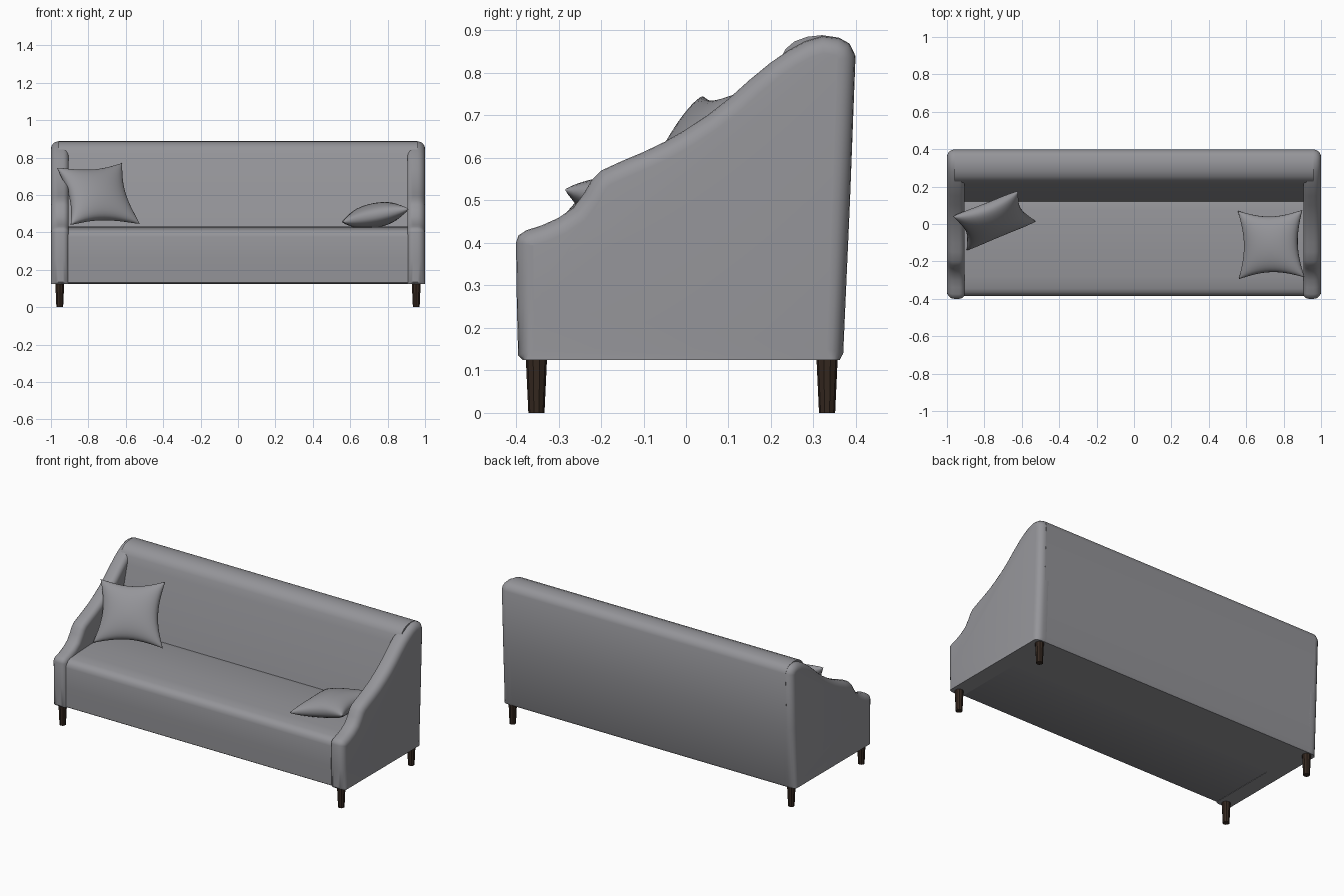
import bpy, bmesh, math
from mathutils import Vector

if "Cube" in bpy.data.objects:
    bpy.data.objects.remove(bpy.data.objects["Cube"])


def material(name, rgb):
    m = bpy.data.materials.new(name)
    m.diffuse_color = (*rgb, 1)
    m.use_nodes = True
    m.node_tree.nodes["Principled BSDF"].inputs["Base Color"].default_value = m.diffuse_color
    return m


fabric = material("grey fabric", (0.30, 0.30, 0.32))
wood = material("dark brown wood", (0.035, 0.021, 0.014))
BASE = 0.125


def finish(name, bm, mat, angle=40):
    bmesh.ops.recalc_face_normals(bm, faces=bm.faces)
    me = bpy.data.meshes.new(name)
    bm.to_mesh(me)
    bm.free()
    me.materials.append(mat)
    me.shade_smooth()
    me.set_sharp_from_angle(angle=math.radians(angle))
    ob = bpy.data.objects.new(name, me)
    bpy.context.collection.objects.link(ob)
    return ob


def inset(profile, d):
    """Move a clockwise (y, z) outline inwards, keeping its base level."""
    out, n = [], len(profile)
    for i, (y, z) in enumerate(profile):
        a, b = Vector(profile[i - 1]), Vector(profile[(i + 1) % n])
        p = Vector((y, z))
        t = ((p - a).normalized() + (b - p).normalized()).normalized()
        q = p + d * Vector((t.y, -t.x))
        if z < BASE + 0.001:
            q.y = z
        out.append((q.x, max(BASE, q.y)))
    return out


def loft(name, profile, stations, mat):
    """Stack outlines along x; each station is (x, inset)."""
    bm = bmesh.new()
    rings = [[bm.verts.new((x, y, z)) for y, z in inset(profile, d)]
             for x, d in stations]
    n = len(profile)
    for r, s in zip(rings, rings[1:]):
        for i in range(n):
            j = (i + 1) % n
            bm.faces.new((r[i], r[j], s[j], s[i]))
    bm.faces.new(rings[0])
    bm.faces.new(rings[-1])
    return finish(name, bm, mat)


# Sloping arms with rounded edges
arm = [(-0.385, BASE), (-0.395, 0.135), (-0.398, 0.25), (-0.4, 0.40),
       (-0.394, 0.418), (-0.375, 0.430), (-0.34, 0.441), (-0.30, 0.459),
       (-0.265, 0.483), (-0.24, 0.517), (-0.222, 0.548), (-0.20, 0.57),
       (-0.15, 0.593), (-0.10, 0.614), (-0.05, 0.638), (0.0, 0.667),
       (0.05, 0.700), (0.10, 0.739), (0.15, 0.784), (0.20, 0.825),
       (0.24, 0.852), (0.28, 0.874), (0.32, 0.886), (0.36, 0.882),
       (0.385, 0.868), (0.398, 0.84), (0.386, 0.5), (0.37, 0.14), (0.362, BASE)]
quarter = [math.radians(a) for a in (0, 18, 36, 54, 72, 90)]
outer = [(0.96 + 0.04 * math.sin(a), 0.04 * (1 - math.cos(a))) for a in quarter]
inner = [(0.935 - 0.03 * math.sin(a), 0.03 * (1 - math.cos(a))) for a in reversed(quarter)]
for side, label in ((-1, "left"), (1, "right")):
    loft(label + "_arm", arm, [(side * x, d) for x, d in inner + outer], fabric)

# Backrest with rolled top
back = [(0.05, BASE), (0.115, 0.40), (0.125, 0.45), (0.15, 0.56), (0.18, 0.68),
        (0.21, 0.79), (0.223, 0.835), (0.234, 0.856), (0.255, 0.874), (0.285, 0.885),
        (0.32, 0.889), (0.36, 0.883), (0.385, 0.869), (0.399, 0.84),
        (0.386, 0.5), (0.37, 0.14), (0.362, BASE)]
loft("backrest", back, [(-0.96, 0.0), (0.96, 0.0)], fabric)

# Seat with soft front edge
seat = [(-0.375, BASE + 0.002), (-0.383, 0.133), (-0.386, 0.25), (-0.385, 0.375),
        (-0.380, 0.395), (-0.367, 0.410), (-0.345, 0.419), (-0.28, 0.425),
        (-0.15, 0.430), (0.08, 0.430), (0.12, 0.422), (0.13, 0.40),
        (0.08, BASE + 0.002)]
loft("seat", seat, [(-0.908, 0.0), (0.908, 0.0)], fabric)


# Cushions with pinched corners
def cushion(name, corners, half, pinch=0.18, n=20):
    bl, br, tr, tl = map(Vector, corners)
    normal = (br - bl).cross(tl - bl).normalized()
    bm = bmesh.new()
    for sign in (1, -1):
        grid = []
        for i in range(n + 1):
            row = []
            for j in range(n + 1):
                u, v = -math.cos(math.pi * i / n), -math.cos(math.pi * j / n)
                puff = max(0, (1 - u * u) * (1 - v * v)) ** 0.42
                s = (1 + u * (1 - pinch * math.cos(v * math.pi / 2))) / 2
                t = (1 + v * (1 - pinch * math.cos(u * math.pi / 2))) / 2
                p = bl.lerp(br, s).lerp(tl.lerp(tr, s), t)
                row.append(bm.verts.new(p + normal * sign * half * puff))
            grid.append(row)
        for i in range(n):
            for j in range(n):
                bm.faces.new((grid[i][j], grid[i + 1][j],
                              grid[i + 1][j + 1], grid[i][j + 1]))
    bmesh.ops.remove_doubles(bm, verts=bm.verts, dist=0.0002)
    finish(name, bm, fabric, 100)


cushion("leaning_cushion", [(-0.895, -0.14, 0.44), (-0.525, 0.015, 0.445),
                            (-0.62, 0.175, 0.77), (-0.968, 0.04, 0.745)], 0.065)
cushion("lying_cushion", [(0.56, -0.295, 0.455), (0.912, -0.285, 0.525),
                          (0.90, 0.075, 0.525), (0.555, 0.07, 0.455)], 0.066)

# Tapered legs
for x, side in ((-0.953, "left"), (0.953, "right")):
    for y, end in ((-0.352, "front"), (0.332, "back")):
        bm = bmesh.new()
        bmesh.ops.create_cone(bm, cap_ends=True, segments=10, radius1=0.019,
                              radius2=0.025, depth=0.128)
        bmesh.ops.translate(bm, verts=bm.verts, vec=(x, y, 0.064))
        finish(f"{end}_{side}_leg", bm, wood, 30)
